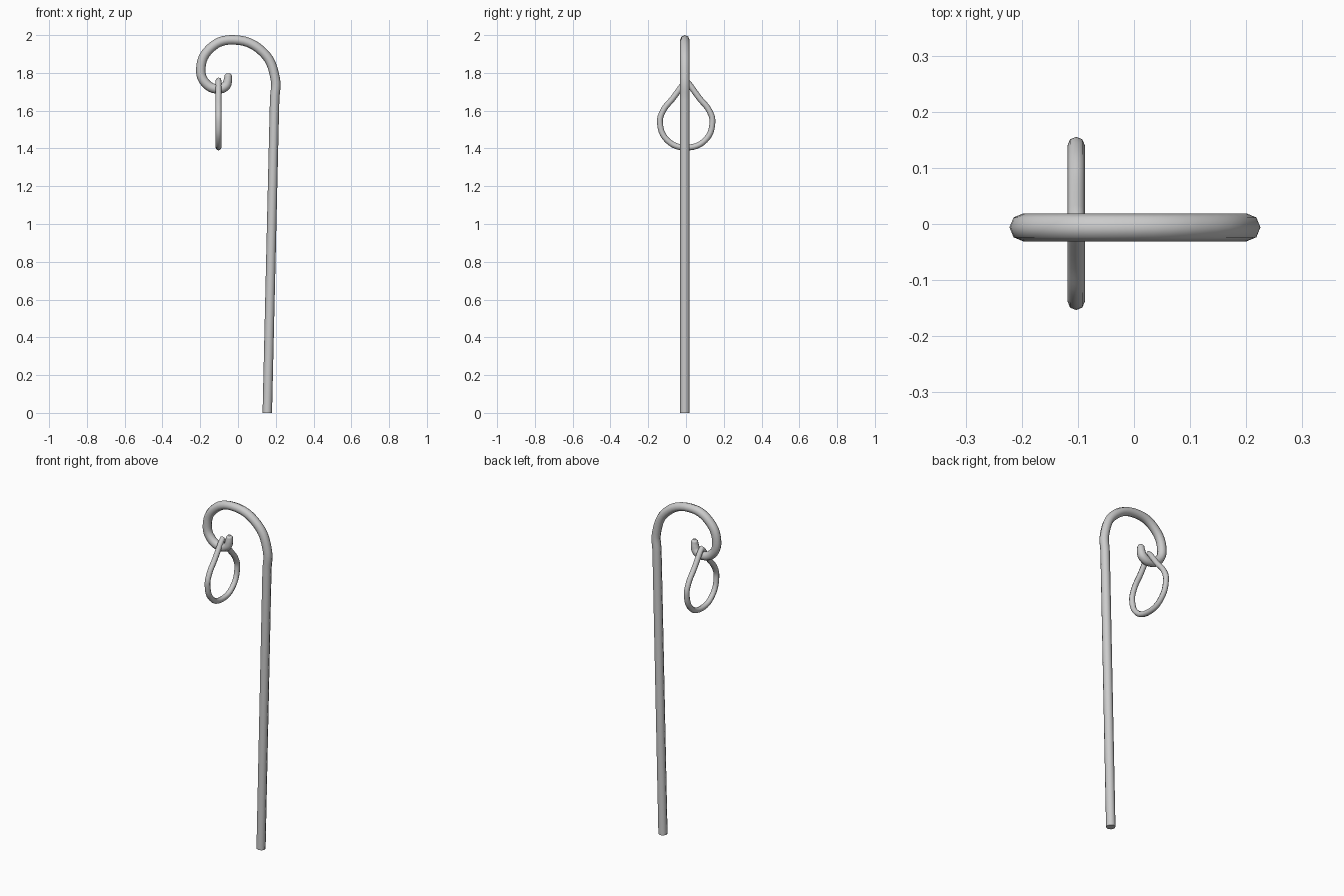
import bpy

if "Cube" in bpy.data.objects:
    bpy.data.objects.remove(bpy.data.objects["Cube"])


def tube(name, points, radius, cyclic=False, steps=6):
    """Sweep an 8-sided round section along a smooth path.
    Each point is (x, y, z, radius scale)."""
    curve = bpy.data.curves.new(name, 'CURVE')
    curve.dimensions = '3D'
    curve.resolution_u = steps
    curve.bevel_depth = radius
    curve.bevel_resolution = 2
    curve.use_fill_caps = True
    spline = curve.splines.new('BEZIER')
    spline.bezier_points.add(len(points) - 1)
    spline.use_cyclic_u = cyclic
    for bp, (x, y, z, scale) in zip(spline.bezier_points, points):
        bp.co = (x, y, z)
        bp.radius = scale
        bp.handle_left_type = bp.handle_right_type = 'AUTO'
    obj = bpy.data.objects.new(name, curve)
    bpy.context.collection.objects.link(obj)
    return obj


def finish(obj):
    bpy.ops.object.select_all(action='DESELECT')
    obj.select_set(True)
    bpy.context.view_layer.objects.active = obj
    bpy.ops.object.convert(target='MESH')
    bpy.ops.object.shade_smooth_by_angle(angle=0.9)


# Leaning shaft that curls over into a crook with an upturned tip
path = [(0.155, 0.0, 1), (0.194, 1.66, 1), (0.197, 1.77, 1), (0.132, 1.91, 1),
        (-0.03, 1.975, 1), (-0.149, 1.928, 1), (-0.197, 1.82, 1),
        (-0.171, 1.745, 1), (-0.107, 1.715, 1), (-0.066, 1.73, 1),
        (-0.054, 1.76, 0.9), (-0.052, 1.788, 0.75), (-0.052, 1.798, 0.35)]
finish(tube("crook_shaft", [(x, -0.006, z, s) for x, z, s in path], 0.025))

# Teardrop ring hanging from the crook, pointed at the top
half = [(0.07, 1.666), (0.122, 1.6), (0.139, 1.54), (0.1, 1.443)]
profile = [(0, 1.76)] + half + [(0, 1.405)] + [(-y, z) for y, z in reversed(half)]
ring = tube("hanging_ring", [(-0.103, y + 0.001, z, 1) for y, z in profile], 0.0155, True)
top = ring.data.splines[0].bezier_points[0]
top.handle_left_type = top.handle_right_type = 'FREE'
top.handle_left = (-0.103, -0.02, 1.736)
top.handle_right = (-0.103, 0.022, 1.736)
finish(ring)
